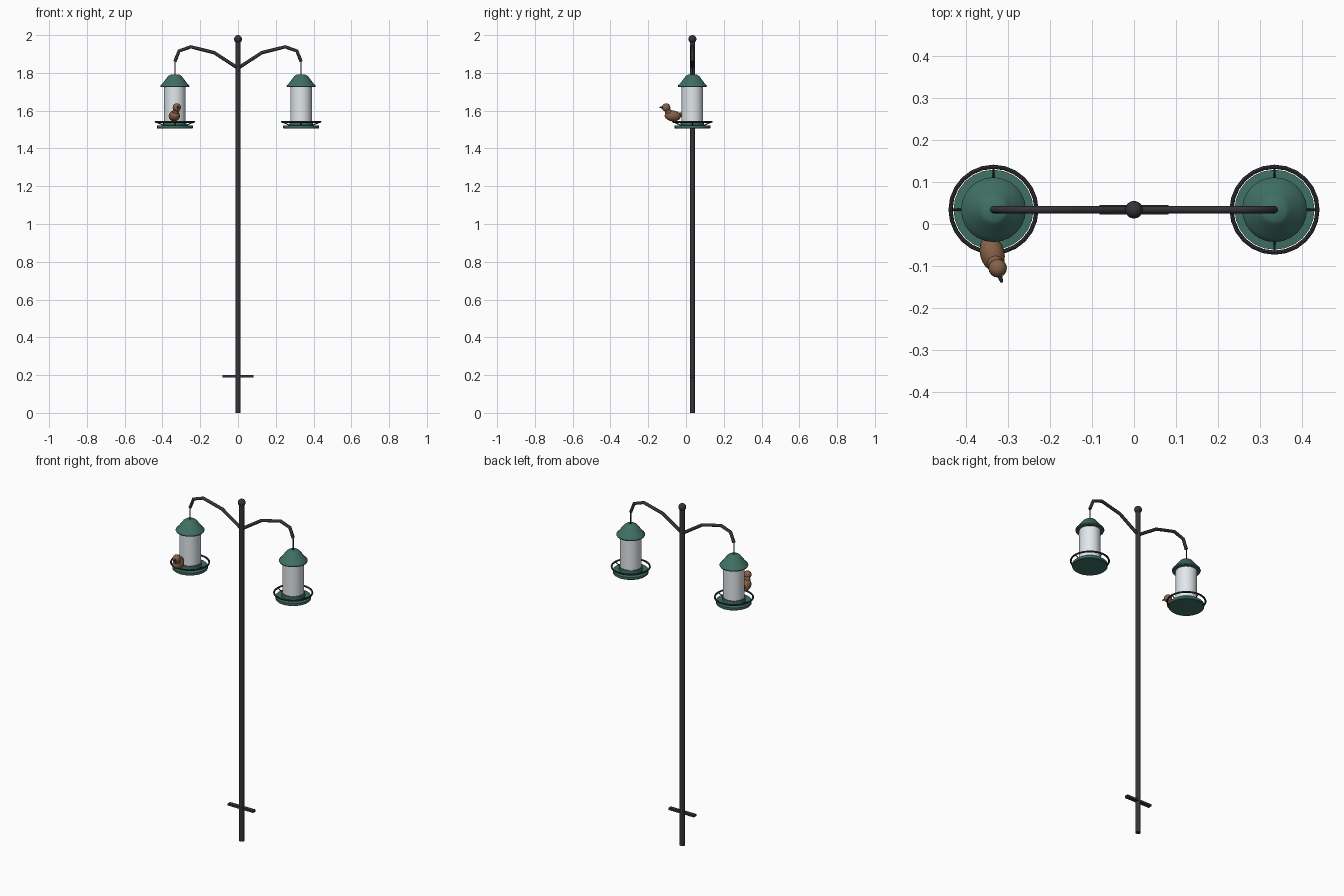
import bpy
from math import radians, cos, sin, pi
from mathutils import Vector

if "Cube" in bpy.data.objects:
    bpy.data.objects.remove(bpy.data.objects["Cube"])

CY = 0.034      # depth of the pole axis
FX = 0.334      # sideways offset of the feeders


def material(name, color):
    m = bpy.data.materials.new(name)
    m.diffuse_color = (*color, 1)
    m.use_nodes = True
    m.node_tree.nodes["Principled BSDF"].inputs["Base Color"].default_value = m.diffuse_color
    return m


METAL = material("dark_metal", (0.035, 0.035, 0.042))
GREEN = material("green_paint", (0.05, 0.16, 0.125))
CLEAR = material("pale_tube", (0.75, 0.8, 0.83))
BROWN = material("brown_feathers", (0.24, 0.12, 0.065))
BEAK = material("dark_beak", (0.08, 0.05, 0.03))


def finish(ob, name, mat, smooth=True):
    ob.name = name
    ob.data.materials.append(mat)
    if smooth:
        bpy.ops.object.select_all(action='DESELECT')
        ob.select_set(True)
        bpy.context.view_layer.objects.active = ob
        bpy.ops.object.shade_smooth_by_angle(angle=radians(35))
    return ob


def lathe(name, profile, x, mat, sides=24):
    """Closed solid of revolution; first and last points lie on the axis."""
    verts = [(x, CY, profile[0][1])]
    for r, z in profile[1:-1]:
        verts += [(x + r * cos(2 * pi * i / sides), CY + r * sin(2 * pi * i / sides), z)
                  for i in range(sides)]
    verts.append((x, CY, profile[-1][1]))
    rings, last, faces = len(profile) - 2, len(verts) - 1, []
    for i in range(sides):
        j = (i + 1) % sides
        faces.append((0, 1 + j, 1 + i))
        for k in range(rings - 1):
            a, b = 1 + k * sides, 1 + (k + 1) * sides
            faces.append((a + i, a + j, b + j, b + i))
        top = 1 + (rings - 1) * sides
        faces.append((top + i, top + j, last))
    me = bpy.data.meshes.new(name)
    me.from_pydata(verts, [], faces)
    ob = bpy.data.objects.new(name, me)
    bpy.context.collection.objects.link(ob)
    return finish(ob, name, mat)


def rod(name, p, q, r1, mat, r2=None, sides=10):
    p, q = Vector(p), Vector(q)
    bpy.ops.mesh.primitive_cone_add(vertices=sides, radius1=r1, radius2=r1 if r2 is None else r2,
                                    depth=(q - p).length, location=(p + q) / 2)
    ob = bpy.context.object
    ob.rotation_euler = (q - p).to_track_quat('Z', 'Y').to_euler()
    return finish(ob, name, mat)


def ball(name, loc, scale, mat, direction=None):
    bpy.ops.mesh.primitive_uv_sphere_add(segments=16, ring_count=10, radius=1, location=loc)
    ob = bpy.context.object
    ob.scale = scale
    if direction:
        ob.rotation_euler = Vector(direction).to_track_quat('Z', 'Y').to_euler()
    return finish(ob, name, mat)


# Pole, finial and foot bar
rod("pole", (0, CY, 0), (0, CY, 1.97), 0.014, METAL, sides=16)
ball("finial", (0, CY, 1.979), (0.021,) * 3, METAL)
bpy.ops.mesh.primitive_cube_add(size=1, location=(0, CY, 0.194))
bpy.context.object.scale = (0.165, 0.023, 0.012)
finish(bpy.context.object, "foot_bar", METAL, False)

ARM = [(0, 1.825), (0.126, 1.907), (0.25, 1.938), (0.312, 1.916), (FX, 1.86)]

for side, s in (("left", -1), ("right", 1)):
    x = s * FX
    # Bent arm
    cu = bpy.data.curves.new(side + "_arm", 'CURVE')
    cu.dimensions = '3D'
    cu.bevel_depth = 0.009
    cu.bevel_resolution = 2
    cu.use_fill_caps = True
    sp = cu.splines.new('POLY')
    sp.points.add(len(ARM) - 1)
    for pt, (px, pz) in zip(sp.points, ARM):
        pt.co = (s * px, CY, pz, 1)
    arm = bpy.data.objects.new(side + "_arm", cu)
    bpy.context.collection.objects.link(arm)
    cu.materials.append(METAL)

    # Hanging wire and feeder body
    rod(side + "_wire", (x, CY, 1.78), (x, CY, 1.865), 0.003, METAL, sides=8)
    lathe(side + "_roof", [(0, 1.724), (0.074, 1.724), (0.077, 1.729), (0.075, 1.735),
                           (0.066, 1.743), (0.036, 1.783), (0.026, 1.79), (0, 1.792)], x, GREEN)
    lathe(side + "_tube", [(0, 1.515), (0.057, 1.515), (0.057, 1.73), (0, 1.73)], x, CLEAR)
    lathe(side + "_tray", [(0, 1.505), (0.092, 1.505), (0.095, 1.508), (0.095, 1.521),
                           (0.062, 1.523), (0.062, 1.545), (0, 1.545)], x, GREEN)

    # Perch ring with four sloping spokes
    bpy.ops.mesh.primitive_torus_add(major_segments=24, minor_segments=8, major_radius=0.102,
                                     minor_radius=0.005, location=(x, CY, 1.541))
    finish(bpy.context.object, side + "_perch_ring", METAL)
    for k in range(4):
        c, d = cos(k * pi / 2), sin(k * pi / 2)
        rod(f"{side}_spoke_{k + 1}", (x + 0.055 * c, CY + 0.055 * d, 1.52),
            (x + 0.102 * c, CY + 0.102 * d, 1.541), 0.003, METAL, sides=6)

# Bird on the left perch
ball("bird_body", (-0.337, -0.07, 1.572), (0.029, 0.029, 0.044), BROWN, (0.25, -1, 0.1))
ball("bird_head", (-0.324, -0.105, 1.617), (0.022,) * 3, BROWN)
rod("bird_neck", (-0.332, -0.088, 1.585), (-0.325, -0.102, 1.61), 0.019, BROWN, 0.016, 12)
rod("bird_beak", (-0.320, -0.12, 1.618), (-0.314, -0.139, 1.617), 0.007, BEAK, 0.003, 8)
rod("bird_tail", (-0.343, -0.045, 1.575), (-0.352, -0.012, 1.582), 0.016, BROWN, 0.008, 8)
